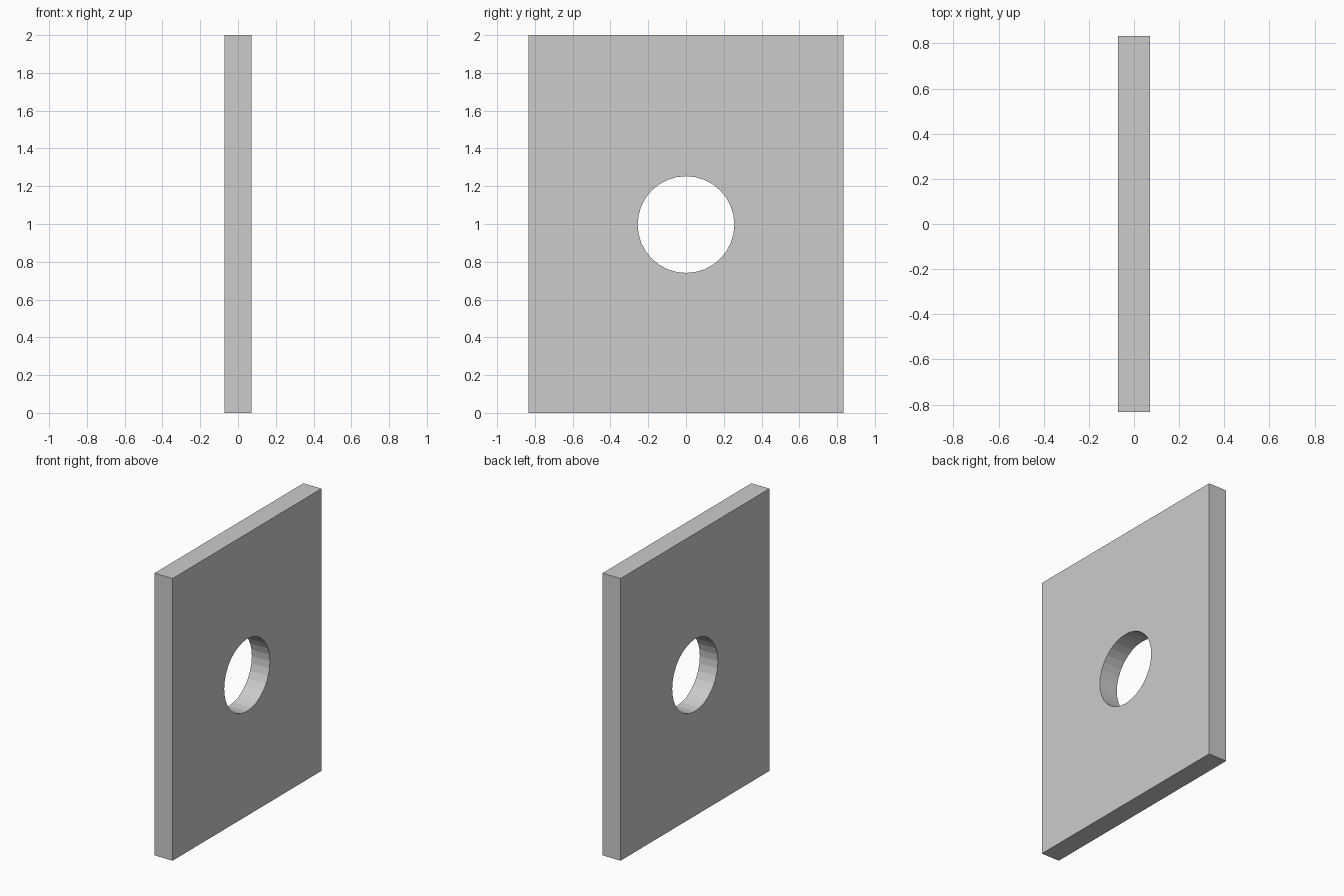
import bpy
from math import pi

if "Cube" in bpy.data.objects:
    bpy.data.objects.remove(bpy.data.objects["Cube"])

THICK, WIDTH, HEIGHT = 0.142, 1.667, 2.0
HOLE_R, HOLE_Z, SIDES = 0.256, 0.997, 32

# Flat upright plate
bpy.ops.mesh.primitive_cube_add(size=1, location=(0, 0, HEIGHT / 2))
plate = bpy.context.object
plate.name = "plate"
plate.scale = (THICK, WIDTH, HEIGHT)
bpy.ops.object.transform_apply(location=True, rotation=True, scale=True)

# Cutter for the round through-hole
bpy.ops.mesh.primitive_cylinder_add(vertices=SIDES, radius=HOLE_R, depth=THICK * 3,
                                    location=(0, 0, HOLE_Z), rotation=(0, pi / 2, 0))
cutter = bpy.context.object
cutter.name = "hole_cutter"
cutter.hide_render = True

# Cut the hole, then drop the cutter
hole = plate.modifiers.new("hole", 'BOOLEAN')
hole.operation = 'DIFFERENCE'
hole.solver = 'EXACT'
hole.object = cutter
bpy.ops.object.select_all(action='DESELECT')
bpy.context.view_layer.objects.active = plate
plate.select_set(True)
bpy.ops.object.modifier_apply(modifier=hole.name)
bpy.data.objects.remove(cutter, do_unlink=True)
